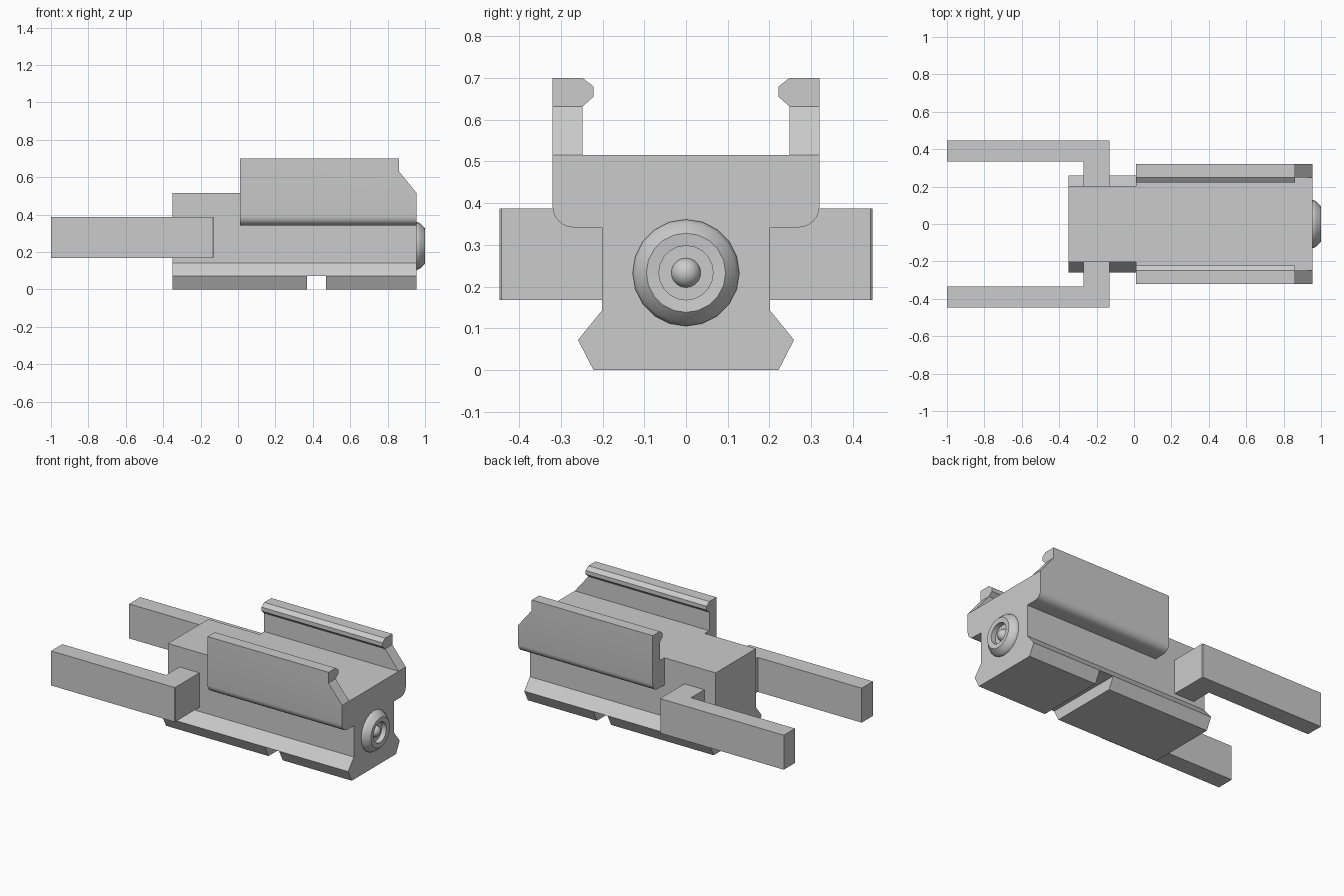
import bpy, bmesh, math
from mathutils import Vector

if "Cube" in bpy.data.objects:
    bpy.data.objects.remove(bpy.data.objects["Cube"])


def prism(name, points, lo, hi, place):
    """Extrude a 2D outline from lo to hi; place(a, b, t) gives the 3D point."""
    bm = bmesh.new()
    face = bm.faces.new([bm.verts.new(place(a, b, lo)) for a, b in points])
    ext = bmesh.ops.extrude_face_region(bm, geom=[face])
    shift = Vector(place(0, 0, hi)) - Vector(place(0, 0, lo))
    bmesh.ops.translate(bm, vec=shift, verts=[v for v in ext["geom"] if isinstance(v, bmesh.types.BMVert)])
    bmesh.ops.recalc_face_normals(bm, faces=bm.faces)
    mesh = bpy.data.meshes.new(name)
    bm.to_mesh(mesh)
    bm.free()
    obj = bpy.data.objects.new(name, mesh)
    bpy.context.collection.objects.link(obj)
    return obj


def along_x(a, b, t): return (t, a, b)
def along_y(a, b, t): return (a, t, b)
def along_z(a, b, t): return (a, b, t)


def rect(a0, a1, b0, b1):
    return [(a0, b0), (a1, b0), (a1, b1), (a0, b1)]


def smooth(obj, angle):
    bpy.ops.object.select_all(action='DESELECT')
    obj.select_set(True)
    bpy.context.view_layer.objects.active = obj
    bpy.ops.object.shade_smooth_by_angle(angle=math.radians(angle))


def cut(obj, cutter):
    cutter.hide_render = True
    mod = obj.modifiers.new("cut", 'BOOLEAN')
    mod.operation, mod.solver, mod.object = 'DIFFERENCE', 'EXACT', cutter
    bpy.context.view_layer.objects.active = obj
    bpy.ops.object.modifier_apply(modifier=mod.name)
    bpy.data.objects.remove(cutter, do_unlink=True)


# Body: full cross-section with dovetail foot, rounded shoulders and hooked rails
fillet = [(0.27 + 0.05 * math.sin(i * math.pi / 12), 0.392 - 0.05 * math.cos(i * math.pi / 12))
          for i in range(7)]
half = ([(0.222, 0), (0.259, 0.072), (0.202, 0.142), (0.202, 0.342)] + fillet +
        [(0.32, 0.70), (0.248, 0.70), (0.222, 0.68), (0.222, 0.655),
         (0.248, 0.632), (0.248, 0.515)])
outline = half + [(-y, z) for y, z in reversed(half)]
body = prism("body", outline, -0.35, 0.955, along_x)

# Rear part is narrow: remove shoulders and rails there
for y0, y1 in ((0.202, 0.5), (-0.5, -0.202)):
    cut(body, prism("rear_cutter", rect(y0, y1, 0.3, 1), -0.5, 0.01, along_x))
# Sloped front ends of the rails
cut(body, prism("rail_end_cutter", [(0.86, 0.9), (0.86, 0.632), (0.955, 0.515), (1.1, 0.515), (1.1, 0.9)],
                -0.5, 0.5, along_y))
# Cross slot under the foot
cut(body, prism("slot_cutter", rect(0.37, 0.47, -0.1, 0.072), -0.5, 0.5, along_y))
smooth(body, 25)

# Side arms: L-shaped levers reaching back
for side, label in ((1, "left"), (-1, "right")):
    arm = [(-1, 0.335), (-0.27, 0.335), (-0.27, 0.19), (-0.13, 0.19),
           (-0.13, 0.443), (-0.134, 0.447), (-1, 0.447)]
    prism(label + "_arm", [(x, y * side) for x, y in arm], 0.168, 0.387, along_z)

# Lens bezel: lathed ring with a recessed floor
bezel_profile = [(0.945, 0.128), (0.96, 0.128), (0.975, 0.120), (1.0, 0.095),
                 (0.997, 0.065), (0.965, 0.065), (0.965, 0.0)]
bm = bmesh.new()
verts = [bm.verts.new((x, 0, r)) for x, r in bezel_profile]
edges = [bm.edges.new(pair) for pair in zip(verts, verts[1:])]
bmesh.ops.spin(bm, geom=verts + edges, cent=(0, 0, 0), axis=(1, 0, 0),
               angle=2 * math.pi, steps=20, use_merge=False)
bmesh.ops.remove_doubles(bm, verts=bm.verts, dist=1e-4)
bmesh.ops.recalc_face_normals(bm, faces=bm.faces)
if sum(f.normal.x * f.calc_area() for f in bm.faces) < 0:
    bmesh.ops.reverse_faces(bm, faces=bm.faces)
mesh = bpy.data.meshes.new("lens_bezel")
bm.to_mesh(mesh)
bm.free()
bezel = bpy.data.objects.new("lens_bezel", mesh)
bezel.location.z = 0.233
bpy.context.collection.objects.link(bezel)
smooth(bezel, 35)

# Lens: small ball in the recess
bpy.ops.mesh.primitive_uv_sphere_add(segments=20, ring_count=12, radius=0.036,
                                     location=(0.96, 0, 0.233), rotation=(0, math.pi / 2, 0))
lens = bpy.context.object
lens.name = "lens"
smooth(lens, 60)
